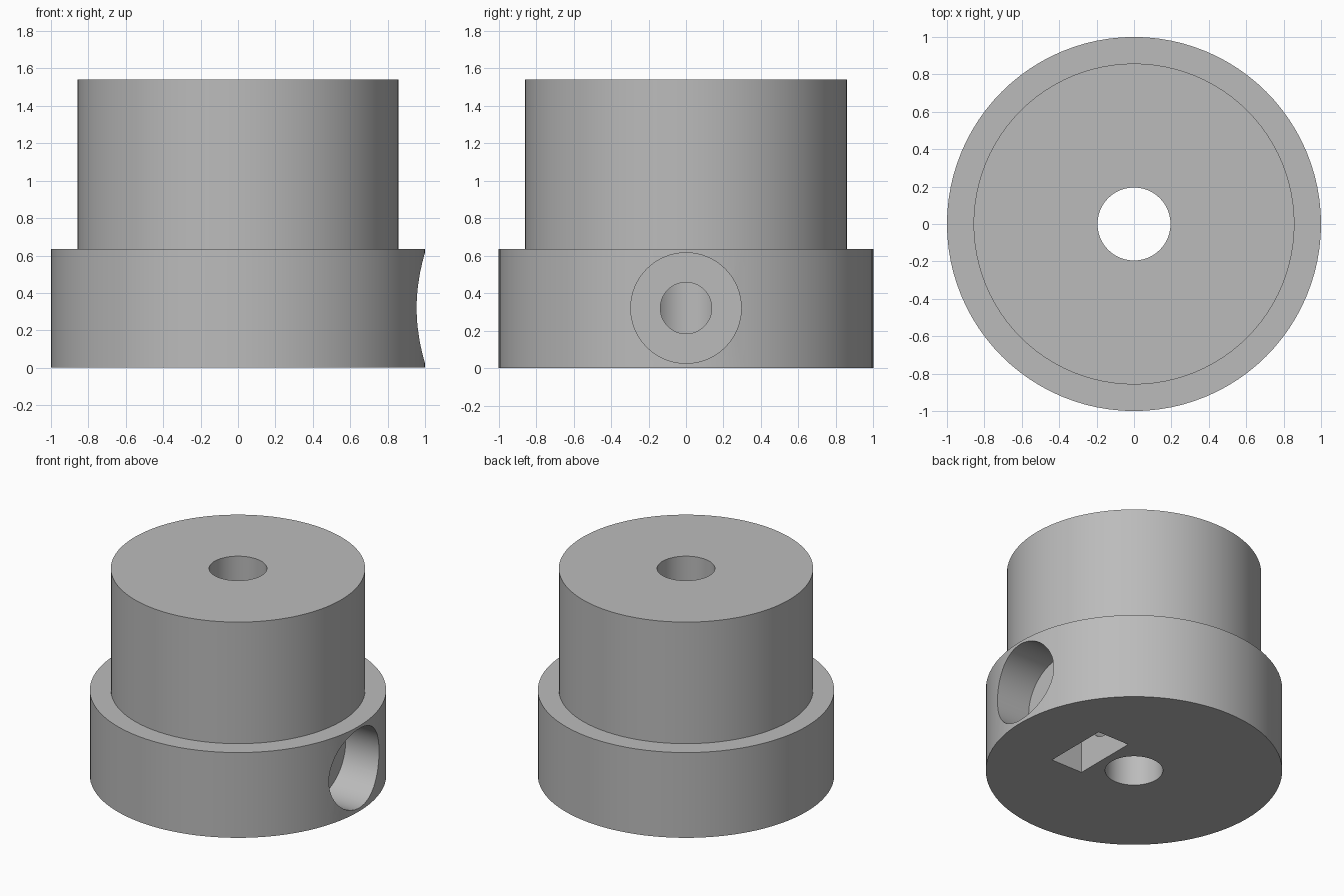
import bpy
import math

cube = bpy.data.objects.get("Cube")
if cube:
    bpy.data.objects.remove(cube, do_unlink=True)

# One plain grey material
grey = bpy.data.materials.new("plain grey")
grey.use_nodes = True
colour = (0.5, 0.5, 0.5, 1)
grey.diffuse_color = colour
grey.node_tree.nodes["Principled BSDF"].inputs["Base Color"].default_value = colour

SCREW_Z = 0.32


def lathe(name, profile, segments=96):
    """Closed ring solid made by turning an (r, z) profile about z."""
    verts, faces, n = [], [], len(profile)
    for i in range(segments):
        a = 2 * math.pi * i / segments
        verts += [(r * math.cos(a), r * math.sin(a), z) for r, z in profile]
        j = (i + 1) % segments
        for k in range(n):
            m = (k + 1) % n
            faces.append((i * n + k, j * n + k, j * n + m, i * n + m))
    mesh = bpy.data.meshes.new(name)
    mesh.from_pydata(verts, [], faces)
    mesh.materials.append(grey)
    obj = bpy.data.objects.new(name, mesh)
    bpy.context.collection.objects.link(obj)
    return obj


def cut(target, cutter, name):
    """Subtract a cutter and remove it."""
    cutter.name = name
    cutter.hide_render = True
    cutter.data.materials.append(grey)
    mod = target.modifiers.new(name, 'BOOLEAN')
    mod.operation = 'DIFFERENCE'
    mod.solver = 'EXACT'
    mod.object = cutter
    bpy.context.view_layer.objects.active = target
    bpy.ops.object.modifier_apply(modifier=name)
    bpy.data.objects.remove(cutter, do_unlink=True)


def side_drill(radius, x0, x1):
    """Cylinder along x at screw height."""
    bpy.ops.mesh.primitive_cylinder_add(
        vertices=64, radius=radius, depth=x1 - x0,
        location=((x0 + x1) / 2, 0, SCREW_Z), rotation=(0, math.pi / 2, 0))
    return bpy.context.object


# Flanged hub with a central bore
hub = lathe("flanged_hub", [(0.195, 0), (1, 0), (1, 0.635), (0.858, 0.635),
                            (0.858, 1.54), (0.195, 1.54)])

# Screw head recess and set screw hole into the bore
cut(hub, side_drill(0.295, 0.68, 1.2), "screw_recess")
cut(hub, side_drill(0.137, 0.05, 0.9), "screw_hole")

# Nut slot open at the underside
bpy.ops.mesh.primitive_cube_add(size=1, location=(0.387, 0, 0.235))
slot = bpy.context.object
slot.scale = (0.26, 0.49, 0.67)
cut(hub, slot, "nut_slot")

# Smooth round walls, sharp rims
bpy.ops.object.select_all(action='DESELECT')
hub.select_set(True)
bpy.context.view_layer.objects.active = hub
bpy.ops.object.shade_smooth_by_angle(angle=math.radians(30))
